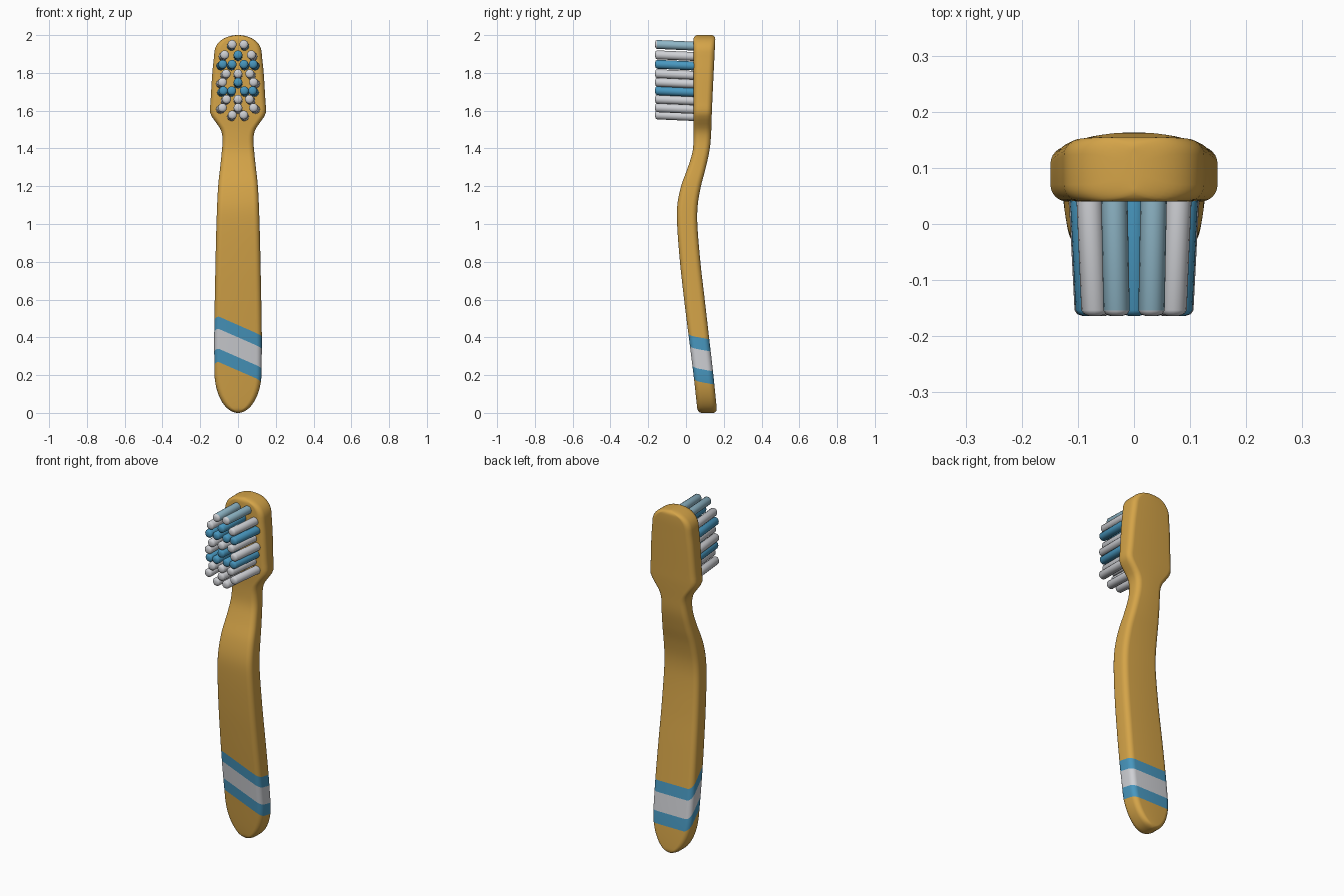
import bpy, bmesh, math
from mathutils import Vector

if "Cube" in bpy.data.objects:
    bpy.data.objects.remove(bpy.data.objects["Cube"])


def material(name, rgb):
    m = bpy.data.materials.new(name)
    m.diffuse_color = (*rgb, 1)
    m.use_nodes = True
    m.node_tree.nodes["Principled BSDF"].inputs["Base Color"].default_value = m.diffuse_color
    return m


GOLD = material("gold_plastic", (0.66, 0.37, 0.065))
BLUE = material("blue", (0.065, 0.31, 0.52))
WHITE = material("pale_grey", (0.62, 0.63, 0.66))
LIGHT = material("light_blue", (0.27, 0.46, 0.56))


def curve(pts, z):
    """Smooth interpolation through (z, value) points."""
    z = min(max(z, pts[0][0]), pts[-1][0])
    i = 0
    while i < len(pts) - 2 and z > pts[i + 1][0]:
        i += 1

    def slope(k):
        a, b = pts[max(k - 1, 0)], pts[min(k + 1, len(pts) - 1)]
        return (b[1] - a[1]) / (b[0] - a[0])
    (z0, a), (z1, b) = pts[i], pts[i + 1]
    h = z1 - z0
    t = (z - z0) / h
    return ((2*t**3 - 3*t*t + 1) * a + (t**3 - 2*t*t + t) * h * slope(i)
            + (3*t*t - 2*t**3) * b + (t**3 - t*t) * h * slope(i + 1))


WIDTH = [(0, .125), (.22, .125), (.4, .126), (.7, .121), (1.0, .114), (1.2, .105),
         (1.35, .089), (1.45, .082), (1.5, .092), (1.55, .126), (1.58, .145),
         (1.605, .149), (1.64, .146), (1.8, .136), (1.9, .126), (2, .12)]
FRONT = [(0, .062), (.2, .04), (.4, .015), (.6, -.01), (.8, -.032), (1.0, -.047), (1.1, -.046),
         (1.2, -.026), (1.3, .01), (1.38, .034), (1.45, .04), (1.6, .04), (2, .04)]
BACK = [(0, .165), (.2, .145), (.4, .122), (.6, .099), (.8, .076), (1.0, .06), (1.1, .062),
        (1.2, .079), (1.3, .105), (1.4, .126), (1.5, .134), (1.6, .137), (2, .156)]


def section(z):
    """Half width, front y and back y of the body at height z."""
    w, f, b = curve(WIDTH, z), curve(FRONT, z), curve(BACK, z)
    if z < .22:
        w *= math.sqrt(max(0, 1 - ((.22 - z) / .22) ** 2))
    if z > 1.9:
        w *= math.sqrt(max(0, 1 - ((z - 1.9) / .1) ** 2.5))
    r = .022
    d = min(z, 2 - z)
    if d < r:
        inset = r * (1 - math.sqrt(max(0, 1 - (1 - d / r) ** 2)))
        f, b = f + inset, b - inset
    return max(w, .006), f, b


def ring(s):
    """Rounded rectangle ring, slanted on the front in the stripe area."""
    def outline(z):
        w, f, b = section(z)
        rx, ry = min(.03, w * .95), min(.03, (b - f) * .45)
        out = []
        for cx, cy, a0 in ((w - rx, b - ry, 0), (-w + rx, b - ry, 90),
                           (-w + rx, f + ry, 180), (w - rx, f + ry, 270)):
            for k in range(7):
                a = math.radians(a0 + 15 * k)
                out.append((cx + rx * math.cos(a), cy + ry * math.sin(a)))
        return out, w, f, b
    pts, w, f, b = outline(s)
    k = min(1, max(0, (s - .04) / .1)) if s < .39 else max(0, 1 - (s - .39) / .41)
    result = []
    for i, (x, y) in enumerate(pts):
        frontness = (b - y) / (b - f)
        z = s + k * frontness * (.02 + .11 * (.5 - x / (2 * w)))
        px, py = outline(z)[0][i]
        result.append((px, py, z))
    return result


# Body: one loft from handle tip to head
stripes = [.15, .22, .325, .39]
levels = [.22 * (1 - math.cos(i / 16 * math.pi / 2)) for i in range(16)]
levels = [z for z in levels if min(abs(z - s) for s in stripes) > .006]
levels += stripes + [.255, .29, .357]
levels += [.41 + .02 * i for i in range(75)]
levels += [1.9 + .1 * math.sin(i / 14 * math.pi / 2) for i in range(1, 15)]
levels.sort()
bm = bmesh.new()
rings = [[bm.verts.new(p) for p in ring(s)] for s in levels]
n = len(rings[0])
for j in range(len(rings) - 1):
    mid = (levels[j] + levels[j + 1]) / 2
    colour = 0
    if stripes[0] < mid < stripes[3]:
        colour = 2 if stripes[1] < mid < stripes[2] else 1
    for i in range(n):
        k = (i + 1) % n
        face = bm.faces.new((rings[j][i], rings[j][k], rings[j + 1][k], rings[j + 1][i]))
        face.material_index = colour
bm.faces.new(rings[0][::-1])
bm.faces.new(rings[-1])


def finish(bm, name, mats):
    me = bpy.data.meshes.new(name)
    bmesh.ops.recalc_face_normals(bm, faces=bm.faces)
    bm.to_mesh(me)
    bm.free()
    ob = bpy.data.objects.new(name, me)
    bpy.context.collection.objects.link(ob)
    for m in mats:
        me.materials.append(m)
    bpy.ops.object.select_all(action='DESELECT')
    ob.select_set(True)
    bpy.context.view_layer.objects.active = ob
    bpy.ops.object.shade_smooth_by_angle(angle=math.radians(50))


finish(bm, "brush_body", [GOLD, BLUE, WHITE])

# Bristle tufts: staggered rows of rounded rods, leaning slightly inward and up
rows = [(1.945, {.031: "top"}), (1.89, {0: "blue", .07: "white"}),
        (1.84, {.031: "blue", .08: "blue"}), (1.79, {0: "white", .062: "white"}),
        (1.745, {0: "blue", .082: "white"}), (1.70, {.033: "blue", .077: "blue"}),
        (1.655, {0: "white", .06: "white"}), (1.61, {0: "white", .082: "white"}),
        (1.572, {.03: "white"})]
groups = {"white": [WHITE, WHITE], "blue": [BLUE, BLUE], "top": [LIGHT, WHITE]}
for group, mats in groups.items():
    bm = bmesh.new()
    for z, tufts in rows:
        for x0, colour in tufts.items():
            if colour != group:
                continue
            for x in ({x0, -x0} if x0 else {0}):
                base, tip = Vector((x * 1.14, .06, z - .004)), Vector((x, -.164, z + .006))
                loops = []
                for t, r in ((0, .0235), (.955, .0235), (.985, .019), (1, .009)):
                    c = base.lerp(tip, t)
                    loops.append([bm.verts.new((c.x + r * math.cos(a * math.pi / 8), c.y,
                                                c.z + r * math.sin(a * math.pi / 8)))
                                  for a in range(16)])
                for j in range(3):
                    for i in range(16):
                        k = (i + 1) % 16
                        face = bm.faces.new((loops[j][i], loops[j][k],
                                             loops[j + 1][k], loops[j + 1][i]))
                        face.material_index = 1 if j else 0
                bm.faces.new(loops[0])
                bm.faces.new(loops[-1][::-1]).material_index = 1
    finish(bm, group + "_bristles", mats)
